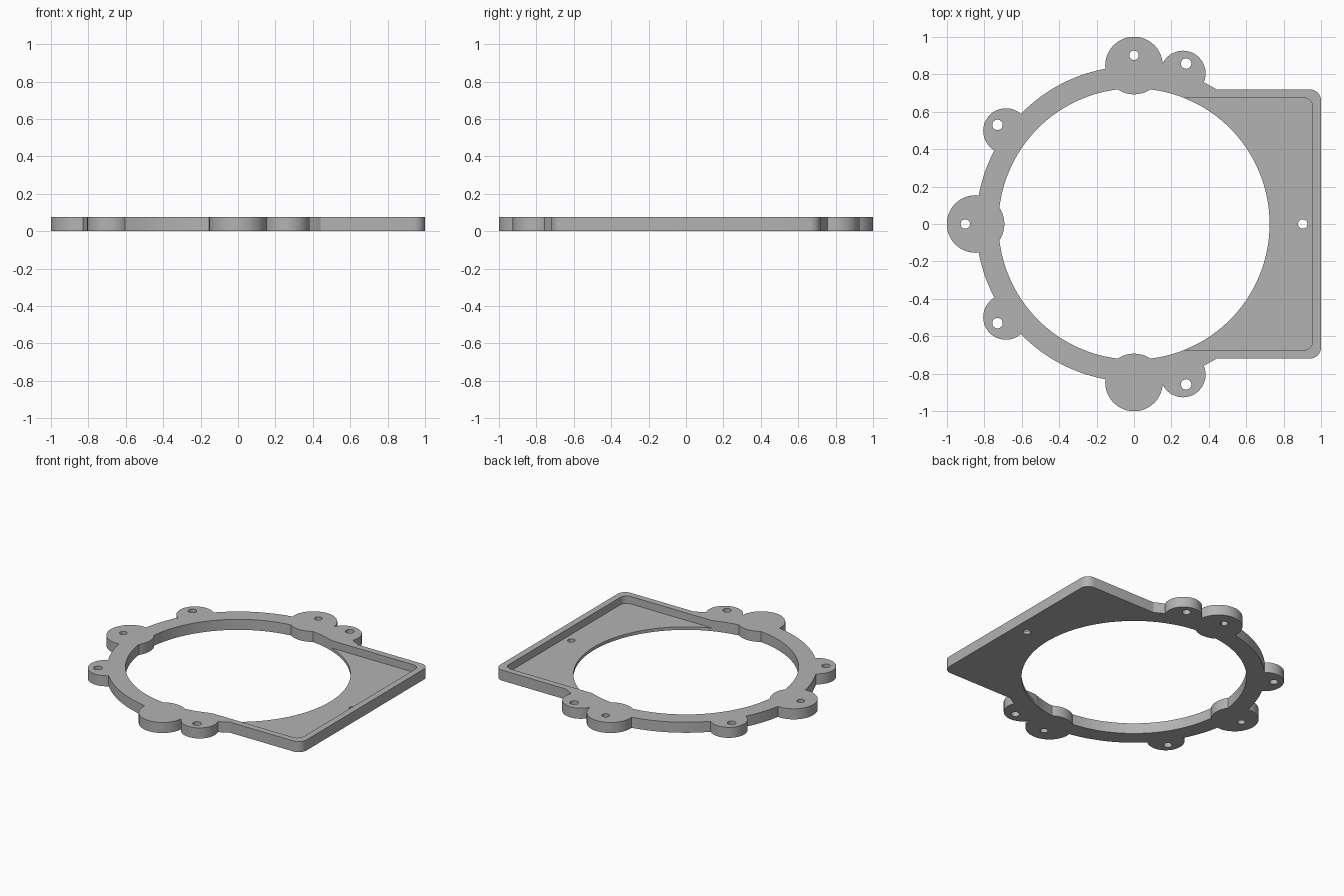
import bpy
import bmesh
from math import cos, sin, pi, radians

cube = bpy.data.objects.get("Cube")
if cube:
    bpy.data.objects.remove(cube, do_unlink=True)

HEIGHT = 0.075
FLOOR = 0.022
RING_OUT, RING_IN = 0.844, 0.725
LOBE_R, HOLE_R = 0.847, 0.902   # distances of lobes and bolt holes from the centre

grey = bpy.data.materials.new("grey")
grey.use_nodes = True
grey.diffuse_color = (0.45, 0.45, 0.45, 1)
grey.node_tree.nodes["Principled BSDF"].inputs["Base Color"].default_value = grey.diffuse_color


def circle(radius, cx=0, cy=0, n=48):
    return [(cx + radius * cos(2 * pi * i / n), cy + radius * sin(2 * pi * i / n))
            for i in range(n)]


def half_rounded(x0, x1, half, r, n=8):
    """Rectangle outline with rounded corners on its +x end."""
    pts = [(x0, -half)]
    for cy, start in ((r - half, -pi / 2), (half - r, 0)):
        for i in range(n + 1):
            a = start + pi / 2 * i / n
            pts.append((x1 - r + r * cos(a), cy + r * sin(a)))
    return pts + [(x0, half)]


def prism(name, outline, z0=0, z1=HEIGHT):
    bm = bmesh.new()
    base = bm.faces.new([bm.verts.new((x, y, z0)) for x, y in outline])
    top = bmesh.ops.extrude_face_region(bm, geom=[base])["geom"]
    bmesh.ops.translate(bm, vec=(0, 0, z1 - z0),
                        verts=[v for v in top if isinstance(v, bmesh.types.BMVert)])
    bmesh.ops.recalc_face_normals(bm, faces=bm.faces)
    mesh = bpy.data.meshes.new(name)
    bm.to_mesh(mesh)
    bm.free()
    mesh.materials.append(grey)
    obj = bpy.data.objects.new(name, mesh)
    bpy.context.collection.objects.link(obj)
    return obj


def combine(target, tool, operation):
    mod = target.modifiers.new(operation.lower(), "BOOLEAN")
    mod.operation, mod.solver, mod.object = operation, "EXACT", tool
    bpy.context.view_layer.objects.active = target
    bpy.ops.object.modifier_apply(modifier=mod.name)
    bpy.data.objects.remove(tool, do_unlink=True)


# Ring with the square plate on one side
frame = prism("mounting_frame", circle(RING_OUT, n=128))
combine(frame, prism("plate", half_rounded(0.2, 1.0, 0.72, 0.06)), "UNION")

# Central bore and the shallow tray in the plate
combine(frame, prism("bore", circle(RING_IN, n=128), -0.1, 0.2), "DIFFERENCE")
combine(frame, prism("tray", half_rounded(0.1, 0.955, 0.675, 0.05), FLOOR, 0.2), "DIFFERENCE")

# Bolt lobes around the ring: large at the quarters, small between
lobes = [(90, 0.154), (180, 0.154), (270, 0.154)]
lobes += [(a, 0.121) for a in (72, 144, 216, 288)]
for deg, radius in lobes:
    a = radians(deg)
    combine(frame, prism("lobe", circle(radius, LOBE_R * cos(a), LOBE_R * sin(a))), "UNION")

# Bolt holes through every lobe and the tray floor
for deg, radius in lobes + [(0, 0)]:
    a = radians(deg)
    hole = 0.028 if radius == 0.121 else 0.025
    combine(frame, prism("bolt_hole", circle(hole, HOLE_R * cos(a), HOLE_R * sin(a), 24),
                         -0.1, 0.2), "DIFFERENCE")

bpy.ops.object.select_all(action="DESELECT")
frame.select_set(True)
bpy.context.view_layer.objects.active = frame
bpy.ops.object.shade_smooth_by_angle(angle=radians(30))
